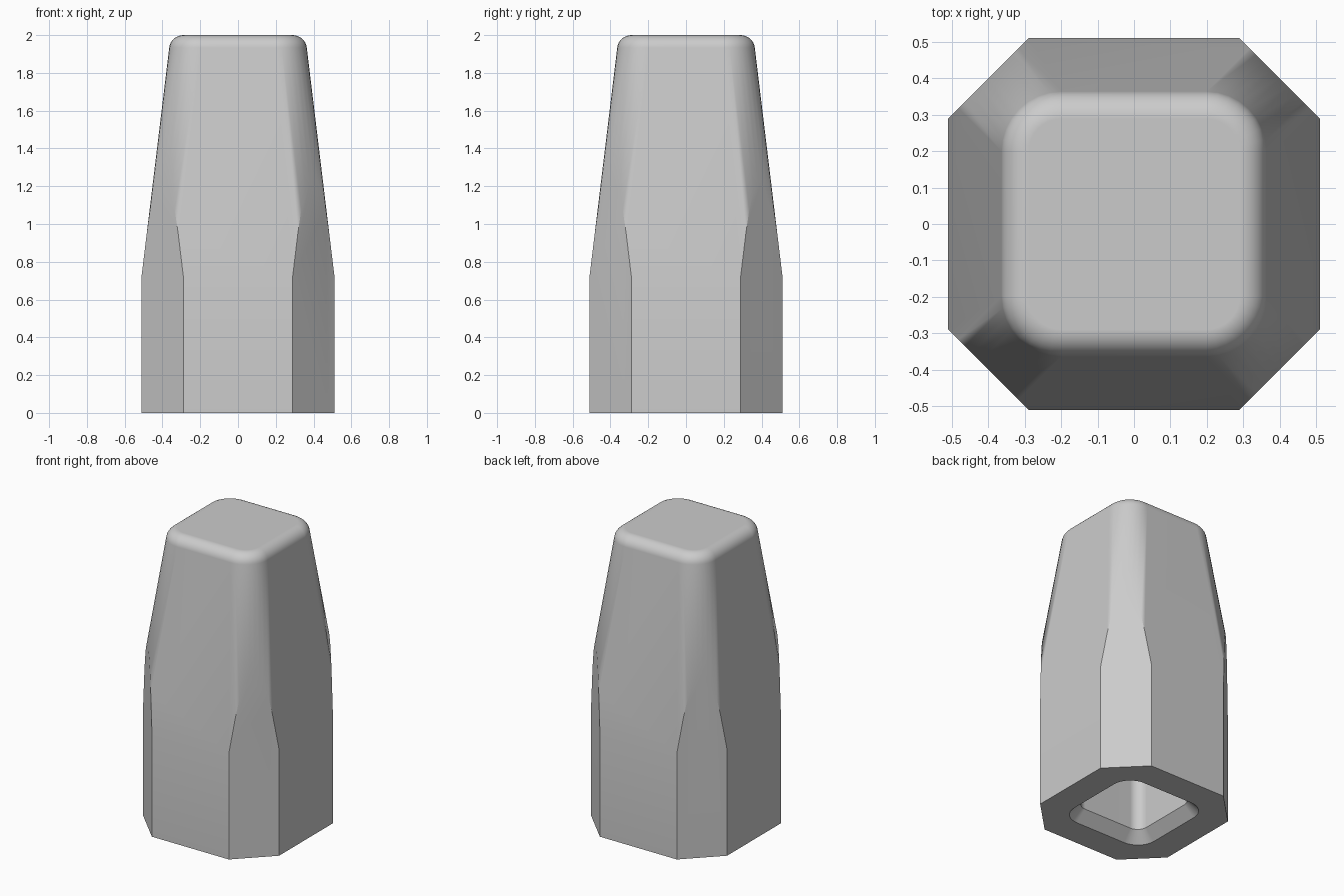
import bpy, bmesh
from math import sin, cos, pi, radians, atan
from mathutils import Vector

cube = bpy.data.objects.get("Cube")
if cube:
    bpy.data.objects.remove(cube, do_unlink=True)

ARC = 8          # segments per rounded corner
HALF = 0.511     # half width of the straight base
SHOULDER = 0.72  # height where the taper starts
SLOPE = 0.121
CORNER = 0.165   # vertical corner radius
FILLET = 0.075   # top edge radius
CHAMFER = 0.80   # x + y on the flat corner cuts


def rounded_square(bm, half, radius, z):
    """Ring of vertices around a rounded square."""
    c = half - radius
    ring = []
    for q, (sx, sy) in enumerate([(1, 1), (-1, 1), (-1, -1), (1, -1)]):
        for i in range(ARC + 1):
            a = (q + i / ARC) * pi / 2
            ring.append(bm.verts.new((sx * c + radius * cos(a), sy * c + radius * sin(a), z)))
    return ring


def side(z):
    return HALF - SLOPE * (z - SHOULDER)


# Section list: cavity roof, cavity wall, lead-in, base, shoulder, top fillet
sections = [(0.252, 0.07, 1.0), (0.252, 0.07, 0.07), (0.32, 0.13, 0.0),
            (HALF, CORNER, 0.0), (HALF, CORNER, SHOULDER)]
tilt = atan(SLOPE)
zc = 2 - FILLET
xc = side(zc) - FILLET / cos(tilt)
for i in range(ARC + 1):
    a = tilt + (pi / 2 - tilt) * i / ARC
    half = xc + FILLET * cos(a)
    z = zc + FILLET * sin(a)
    sections.append((half, CORNER - (xc + FILLET * cos(tilt) - half), z))

bm = bmesh.new()
rings = [rounded_square(bm, *s) for s in sections]
for lower, upper in zip(rings, rings[1:]):
    n = len(lower)
    for i in range(n):
        j = (i + 1) % n
        bm.faces.new((lower[i], lower[j], upper[j], upper[i]))
bm.faces.new(rings[0])
bm.faces.new(rings[-1])

# Flat cuts on the four lower corners
for sx, sy in [(1, 1), (-1, 1), (-1, -1), (1, -1)]:
    cut = bmesh.ops.bisect_plane(
        bm, geom=bm.verts[:] + bm.edges[:] + bm.faces[:], dist=1e-5,
        plane_co=Vector((sx, sy, 0)) * CHAMFER / 2, plane_no=(sx, sy, 0), clear_outer=True)
    edges = [e for e in cut["geom_cut"] if isinstance(e, bmesh.types.BMEdge)]
    bmesh.ops.edgeloop_fill(bm, edges=edges)
bmesh.ops.recalc_face_normals(bm, faces=bm.faces[:])

mesh = bpy.data.meshes.new("tapered_cap")
bm.to_mesh(mesh)
bm.free()
cap = bpy.data.objects.new("tapered_cap", mesh)
bpy.context.collection.objects.link(cap)

# Single grey colour
grey = bpy.data.materials.new("light_grey")
grey.use_nodes = True
colour = (0.6, 0.6, 0.6, 1)
grey.diffuse_color = colour
grey.node_tree.nodes["Principled BSDF"].inputs["Base Color"].default_value = colour
mesh.materials.append(grey)

# Smooth rounds with crisp cuts
bpy.ops.object.select_all(action='DESELECT')
cap.select_set(True)
bpy.context.view_layer.objects.active = cap
bpy.ops.object.shade_smooth_by_angle(angle=radians(30))
weighted = cap.modifiers.new("even_shading", 'WEIGHTED_NORMAL')
weighted.keep_sharp = True
